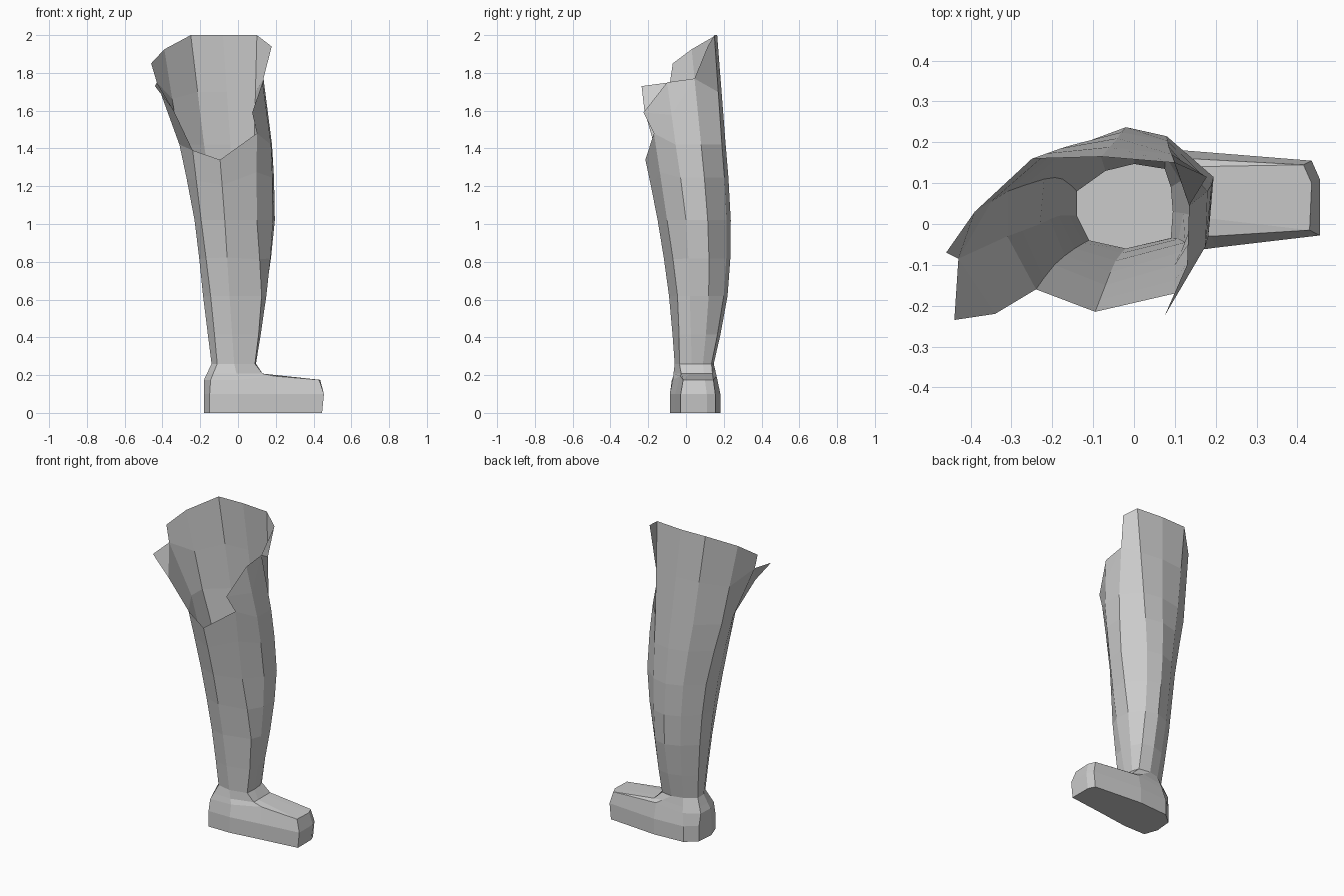
import bpy, bmesh
from mathutils import Vector

if "Cube" in bpy.data.objects:
    bpy.data.objects.remove(bpy.data.objects["Cube"])

N = 10  # columns: 0-3 back (left to right), 4-5 right, 6-8 front (right to left), 9 left


def ring(z, *xy):
    return [Vector((x, y, z)) for x, y in xy]


def lerp_ring(a, b, t):
    return [p.lerp(q, t) for p, q in zip(a, b)]


def smooth_mid(p0, p1, p2, p3):
    return [(9 * (b + c) - (a + d)) / 16 for a, b, c, d in zip(p0, p1, p2, p3)]


def loft(name, rings, skip=(), tris=(), cap=False):
    """Skin stacked rings; skip holds (row, column) quads, tris holds (row, column) corners."""
    bm = bmesh.new()
    v = [[bm.verts.new(p) for p in r] for r in rings]
    for r in range(len(v) - 1):
        for c in range(N):
            if (r, c) not in skip:
                d = (c + 1) % N
                bm.faces.new((v[r][c], v[r + 1][c], v[r + 1][d], v[r][d]))
    for t in tris:
        bm.faces.new([v[r][c] for r, c in t])
    if cap:
        bm.faces.new(v[0])
    loose = [p for p in bm.verts if not p.link_faces]
    bmesh.ops.delete(bm, geom=loose, context='VERTS')
    bmesh.ops.recalc_face_normals(bm, faces=bm.faces)
    me = bpy.data.meshes.new(name)
    bm.to_mesh(me)
    bm.free()
    ob = bpy.data.objects.new(name, me)
    bpy.context.collection.objects.link(ob)
    return ob


# Leg cross-sections
ankle = ring(0.26, (-.14, .08), (-.07, .13), (0, .147), (.075, .135), (.09, .09),
             (.095, .03), (.09, -.035), (-.02, -.06), (-.11, -.04), (-.14, .02))
calf = ring(0.62, (-.175, .11), (-.09, .185), (0, .22), (.08, .2), (.145, .12),
            (.15, .02), (.125, -.045), (-.045, -.09), (-.145, -.06), (-.185, .02))
knee = ring(1.02, (-.22, .11), (-.12, .2), (-.02, .237), (.08, .215), (.195, .115),
            (.185, 0), (.1, -.1), (-.07, -.15), (-.195, -.1), (-.23, 0))
thigh = ring(1.42, (-.31, .08), (-.18, .185), (-.04, .21), (.085, .19), (.18, .08),
             (.175, -.055), (.1, -.17), (-.095, -.215), (-.24, -.16), (-.31, -.03))
for col, z in ((6, 1.48), (7, 1.34), (8, 1.39)):
    thigh[col].z = z

# Slanted open rim, high at the back and low at the front
rim = [Vector(p) for p in (
    (-.39, .03, 1.925), (-.25, .16, 2), (-.08, .165, 2), (.1, .15, 2), (.178, .115, 1.94),
    (.13, -.1, 1.75), (.1, -.17, 1.6), (-.095, -.21, 1.34), (-.44, -.235, 1.73), (-.46, -.07, 1.85))]
upper = lerp_ring(thigh, rim, 0.48)
upper[4] = Vector((.135, .045, 1.77))
upper[6] = Vector((.075, -.225, 1.59))
upper[8] = Vector((-.34, -.22, 1.6))
upper[9] = Vector((-.43, -.085, 1.75))

rows = [ankle, smooth_mid(ankle, ankle, calf, knee), calf, smooth_mid(ankle, calf, knee, thigh),
        knee, smooth_mid(calf, knee, thigh, thigh), thigh, upper, rim]
loft("leg", rows,
     skip={(6, 6), (6, 7)} | {(7, c) for c in range(4, 9)},
     tris=[((7, 4), (8, 5), (7, 5)), ((7, 5), (8, 5), (7, 6)), ((7, 8), (8, 8), (7, 9))])

# Boot: sole, side bulge, upper edge, instep, ankle
sole = ring(0, (-.17, .11), (-.1, .17), (.1, .182), (.425, .155), (.445, .11),
            (.445, -.028), (.2, -.058), (0, -.085), (-.15, -.085), (-.18, 0))
bulge = [p + Vector((.01 if p.x > .3 else 0, 0, .1)) for p in sole]
boot_top = ring(.175, (-.175, .1), (-.085, .155), (.1, .162), (.415, .145), (.435, .1),
                (.43, -.015), (.19, -.03), (0, -.07), (-.145, -.075), (-.18, .01))
boot_top[2].z = boot_top[6].z = 0.195
instep = lerp_ring(boot_top, ankle, 0.4)
for col, y in ((3, .14), (4, .095), (5, .02), (6, -.025)):
    instep[col] = Vector((.13, y, .208))
loft("boot", [sole, bulge, boot_top, instep, ankle], cap=True)
